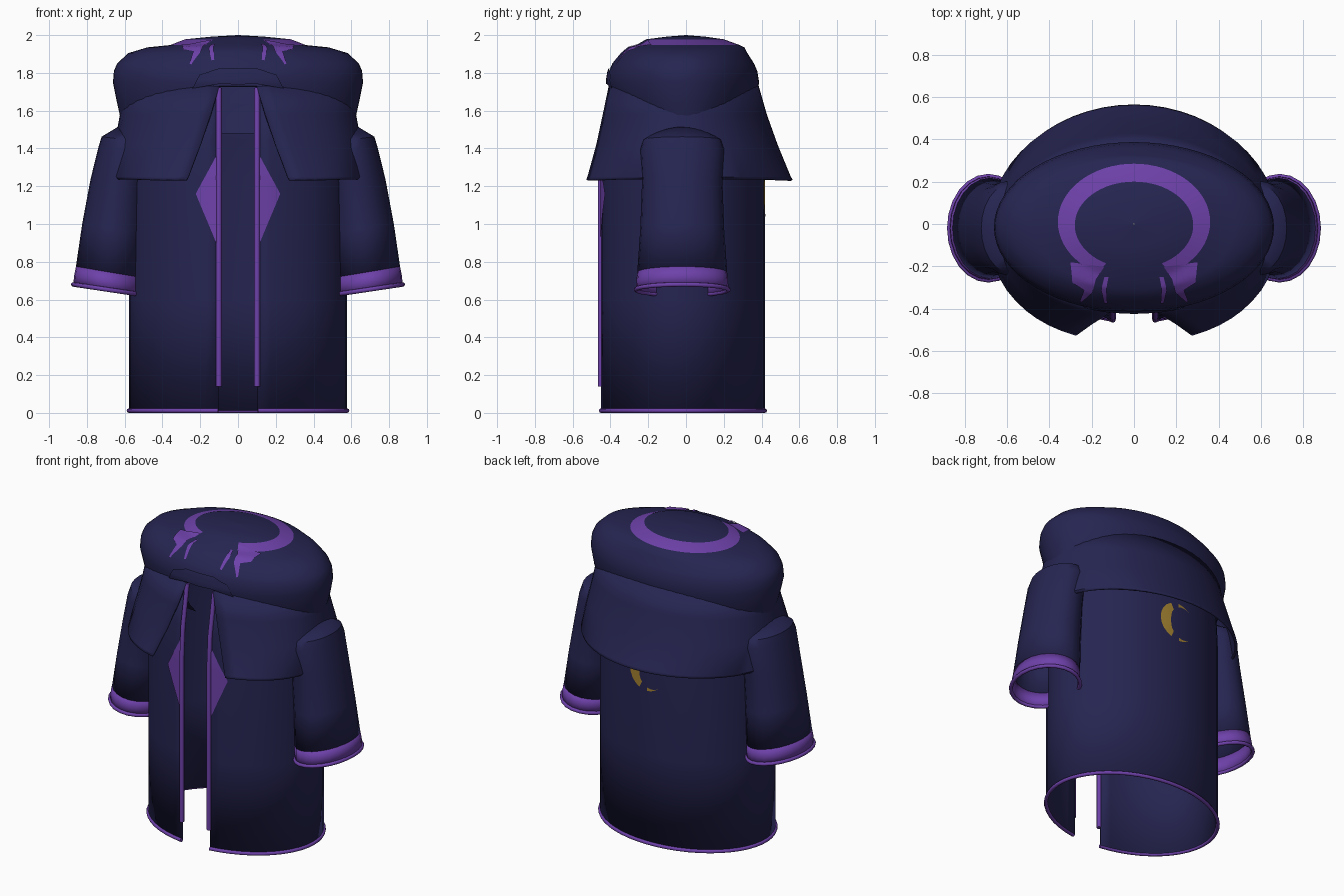
import bpy, bmesh, math
from mathutils import Vector
from mathutils.bvhtree import BVHTree

if "Cube" in bpy.data.objects:
    bpy.data.objects.remove(bpy.data.objects["Cube"])


def material(name, rgb):
    m = bpy.data.materials.new(name)
    m.diffuse_color = (*rgb, 1)
    m.use_nodes = True
    m.node_tree.nodes["Principled BSDF"].inputs["Base Color"].default_value = m.diffuse_color
    return m


NAVY = material("navy cloth", (0.019, 0.018, 0.082))
PURPLE = material("purple trim", (0.155, 0.053, 0.40))
GOLD = material("gold emblem", (0.38, 0.23, 0.032))


def make(name, verts, faces, mats, thick=0.0, mirror=False, paint=None, keep=None):
    """Mesh object with optional mirror, shell thickness and face rules."""
    me = bpy.data.meshes.new(name)
    if keep:
        mid = lambda f: sum((Vector(verts[i]) for i in f), Vector()) / len(f)
        faces = [f for f in faces if keep(mid(f))]
    me.from_pydata(verts, [], faces)
    for m in mats:
        me.materials.append(m)
    if paint:
        for p in me.polygons:
            p.material_index = paint(p.center)
    ob = bpy.data.objects.new(name, me)
    bpy.context.collection.objects.link(ob)
    bpy.ops.object.select_all(action='DESELECT')
    ob.select_set(True)
    bpy.context.view_layer.objects.active = ob
    bpy.ops.object.shade_smooth_by_angle(angle=math.radians(40))
    if mirror:
        mod = ob.modifiers.new("mirror", 'MIRROR')
        mod.use_clip = False
    if thick:
        mod = ob.modifiers.new("shell", 'SOLIDIFY')
        mod.thickness = thick
        mod.offset = -1
    return ob


def skin(rows, closed):
    """Quads between consecutive rows of points."""
    n = len(rows[0])
    verts = [p for r in rows for p in r]
    faces = []
    for i in range(len(rows) - 1):
        for j in range(n if closed else n - 1):
            k = (j + 1) % n
            faces.append((i * n + j, i * n + k, (i + 1) * n + k, (i + 1) * n + j))
    return verts, faces


def ring(rx, ry, cy, z, half=0.0, power=1.0, n=48):
    """Ellipse from the front centre round; half = half width of the front gap."""
    g = math.asin(half / rx) if half else 0
    row = []
    for j in range(n + 1 if half else n):
        t = g + (2 * math.pi - 2 * g) * j / n
        c = math.cos(t)
        y = -ry * (c ** power if c > 0 else c)
        row.append((rx * math.sin(t), cy + y, z))
    return row


def tube(name, pts, r, mat, closed=False, mirror=False):
    cu = bpy.data.curves.new(name, 'CURVE')
    cu.dimensions = '3D'
    cu.bevel_depth = r
    cu.bevel_resolution = 2
    cu.use_fill_caps = True
    sp = cu.splines.new('POLY')
    sp.points.add(len(pts) - 1)
    for q, p in zip(sp.points, pts):
        q.co = (*p, 1)
    sp.use_cyclic_u = closed
    cu.materials.append(mat)
    ob = bpy.data.objects.new(name, cu)
    bpy.context.collection.objects.link(ob)
    bpy.ops.object.select_all(action='DESELECT')
    ob.select_set(True)
    bpy.context.view_layer.objects.active = ob
    bpy.ops.object.convert(target='MESH')
    ob = bpy.context.view_layer.objects.active
    bpy.ops.object.shade_smooth()
    if mirror:
        ob.modifiers.new("mirror", 'MIRROR')


def plate(name, left, right, bvh, side, mat, lift=0.006, mirror=True, across=5, along=6):
    """Thin patch between two outlines, projected on a surface from one side."""
    rows = []
    for i in range((len(left) - 1) * along + 1):
        k = min(i // along, len(left) - 2)
        t = i / along - k
        a = Vector(left[k]).lerp(Vector(left[k + 1]), t)
        b = Vector(right[k]).lerp(Vector(right[k + 1]), t)
        row = []
        for j in range(across + 1):
            u, v = a.lerp(b, j / across)
            if side == 'top':
                o, d = Vector((u, v, 3)), Vector((0, 0, -1))
            else:
                s = -1 if side == 'front' else 1
                o, d = Vector((u, 3 * s, v)), Vector((0, -s, 0))
            hit, nor, _, _ = bvh.ray_cast(o, d)
            if nor.dot(d) > 0:
                nor = -nor
            row.append(hit + nor * lift)
        rows.append(row)
    make(name, *skin(rows, False), [mat], mirror=mirror)


# Robe body, open down the front
body_rows = [ring(*r, 0.105) for r in (
    (0.578, 0.437, -0.02, 0.012), (0.578, 0.437, -0.02, 0.6), (0.578, 0.437, -0.02, 1.25),
    (0.572, 0.425, -0.02, 1.45), (0.55, 0.385, -0.015, 1.72))]
body = skin(body_rows, False)
make("robe_body", *body, [NAVY], 0.012)
body_bvh = BVHTree.FromPolygons(*body)
tube("bottom_hem", body_rows[0], 0.012, PURPLE)

# Edging along the front opening
edge = [Vector(r[0]) + Vector((-0.004, -0.002, 0)) for r in body_rows]
edge[0].z = 0.14
tube("front_edging", edge, 0.015, PURPLE, mirror=True)

# Half diamonds beside the opening
plate("front_diamond", [(0.112, 1.36), (0.112, 1.16), (0.112, 0.90)],
      [(0.114, 1.36), (0.222, 1.16), (0.114, 0.90)], body_bvh, 'front', PURPLE)


# Crescent on the back, in one broad piece and two tips
def crescent(name, a0, a1):
    outer, inner = [], []
    for i in range(9):
        a = math.radians(a0 + (a1 - a0) * i / 8)
        thick = 0.075 * max(0.05, math.cos(a * 0.68)) ** 1.5
        outer.append((0.13 * math.cos(a), 1.165 + 0.13 * math.sin(a)))
        inner.append(((0.13 - thick) * math.cos(a), 1.165 + (0.13 - thick) * math.sin(a)))
    plate(name, outer, inner, body_bvh, 'back', GOLD, 0.004, False, 2, 1)


crescent("crescent_main", -66, 66)
crescent("crescent_upper_tip", 92, 130)
crescent("crescent_lower_tip", -92, -130)

# Shoulder cape, flaring and parting at the front
cape_rows = [ring(*r) for r in (
    (0.665, 0.565, 0.0, 1.235, 0.275, 0.72), (0.68, 0.555, 0.0, 1.25, 0.265, 0.75),
    (0.655, 0.49, -0.005, 1.42, 0.20, 0.85), (0.625, 0.44, -0.012, 1.58, 0.145, 0.95),
    (0.60, 0.40, -0.015, 1.73, 0.10, 1.0))]
make("shoulder_cape", *skin(cape_rows, False), [NAVY], 0.012)

# Rounded hood resting on the shoulders, purple band around its crown
hood_rows = [ring(*r, n=64) for r in (
    (0.60, 0.28, 0, 1.48), (0.62, 0.335, -0.01, 1.55), (0.64, 0.38, -0.01, 1.64),
    (0.662, 0.402, -0.015, 1.75), (0.657, 0.392, -0.015, 1.81), (0.64, 0.375, -0.015, 1.85),
    (0.58, 0.335, -0.01, 1.905), (0.48, 0.31, 0, 1.935), (0.36, 0.275, 0.01, 1.947),
    (0.28, 0.205, -0.005, 1.978), (0.14, 0.10, 0, 1.992), (0.002, 0.002, 0, 2.0))]
hood = skin(hood_rows, True)
hood_bvh = BVHTree.FromPolygons(*hood)


def band(c):
    front = c.y < 0 and abs(c.x) < 0.15
    return 1 if 1.95 < c.z < 1.975 and not front else 0


make("hood", *hood, [NAVY, PURPLE], paint=band,
     keep=lambda c: not (abs(c.x) < 0.1 and c.y < 0 and c.z < 1.74))

# Ragged ends of the band and pointed front fold
plate("band_end", [(0.14, -0.20), (0.18, -0.26), (0.195, -0.32), (0.245, -0.365)],
      [(0.30, -0.18), (0.29, -0.275), (0.235, -0.31), (0.255, -0.36)], hood_bvh, 'top', PURPLE)
plate("band_strip", [(0.12, -0.25), (0.13, -0.30), (0.125, -0.37)],
      [(0.14, -0.25), (0.155, -0.31), (0.14, -0.37)], hood_bvh, 'top', PURPLE)
plate("front_fold", [(0, 1.82), (0.10, 1.82), (0.20, 1.79)],
      [(0, 1.74), (0.09, 1.745), (0.24, 1.72)], hood_bvh, 'front', NAVY, 0.009)


# Wide sleeves with flared cuffs
def sleeve_ring(xi, zi, xo, zo, ry, n=24):
    row = []
    for j in range(n):
        t = 2 * math.pi * j / n
        f = 0.5 + 0.5 * math.sin(t)
        row.append((xi + (xo - xi) * f, -0.02 - ry * math.cos(t), zi + (zo - zi) * f))
    return row


cuff_rows = [sleeve_ring(*r) for r in (
    (0.505, 0.625, 0.872, 0.68, 0.245), (0.503, 0.67, 0.868, 0.725, 0.243),
    (0.502, 0.715, 0.858, 0.775, 0.238))]
sleeve_rows = cuff_rows[-1:] + [sleeve_ring(*r) for r in (
    (0.49, 0.95, 0.825, 1.0, 0.222), (0.475, 1.2, 0.78, 1.24, 0.213),
    (0.462, 1.38, 0.738, 1.41, 0.222), (0.46, 1.43, 0.722, 1.462, 0.205),
    (0.45, 1.49, 0.61, 1.53, 0.10))]
make("sleeve", *skin(sleeve_rows, True), [NAVY], 0.01, mirror=True)
make("sleeve_cuff", *skin(cuff_rows, True), [PURPLE], 0.01, mirror=True)
tube("cuff_rim", cuff_rows[0], 0.012, PURPLE, closed=True, mirror=True)
